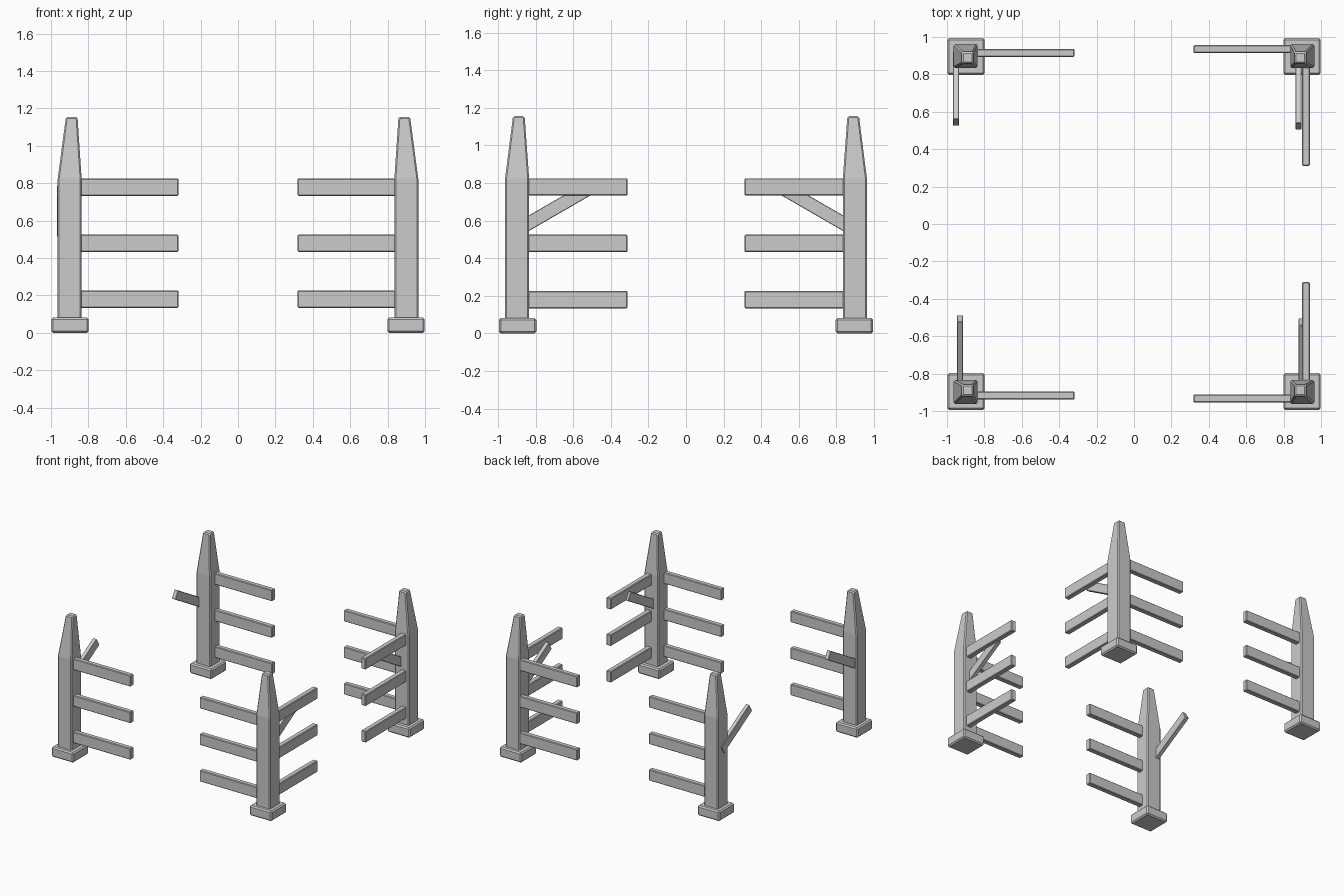
import bpy, bmesh, math
from mathutils import Matrix, Vector

if "Cube" in bpy.data.objects:
    bpy.data.objects.remove(bpy.data.objects["Cube"])


def finish(name, bm, bevel):
    """Turn a bmesh into an object with single-segment chamfered edges."""
    bmesh.ops.recalc_face_normals(bm, faces=bm.faces)
    mesh = bpy.data.meshes.new(name)
    bm.to_mesh(mesh)
    bm.free()
    obj = bpy.data.objects.new(name, mesh)
    bpy.context.collection.objects.link(obj)
    mod = obj.modifiers.new("chamfer", 'BEVEL')
    mod.width = bevel
    mod.segments = 1
    mod.limit_method = 'ANGLE'
    mod.angle_limit = math.radians(30)
    return obj


def box(name, lo, hi, bevel=0.005):
    a = Vector([min(p, q) for p, q in zip(lo, hi)])
    b = Vector([max(p, q) for p, q in zip(lo, hi)])
    bm = bmesh.new()
    bmesh.ops.create_cube(bm, size=1, matrix=Matrix.Translation((a + b) / 2)
                          @ Matrix.Diagonal((*(b - a), 1)))
    return finish(name, bm, bevel)


def prism(name, rings, bevel):
    """Loft a closed solid through rings of points."""
    bm = bmesh.new()
    loops = [[bm.verts.new(p) for p in ring] for ring in rings]
    n = len(loops[0])
    for a, b in zip(loops, loops[1:]):
        for i in range(n):
            j = (i + 1) % n
            bm.faces.new((a[i], a[j], b[j], b[i]))
    bm.faces.new(loops[0][::-1])
    bm.faces.new(loops[-1])
    return finish(name, bm, bevel)


def square(cx, cy, h, z):
    return [(cx + h * u, cy + h * v, z)
            for u, v in ((-1, -1), (1, -1), (1, 1), (-1, 1))]


RAIL_Z = (0.134, 0.433, 0.733)
RAIL_H = 0.092
SLOPE = math.radians(30)

# corner: (side x, side y, y of the front/back rails, brace x, brace tip y)
corners = {
    "front_left": (-1, -1, 0.917, -0.931, 0.487),
    "front_right": (1, -1, 0.933, 0.895, 0.505),
    "back_left": (-1, 1, 0.915, -0.952, 0.525),
    "back_right": (1, 1, 0.935, 0.879, 0.505),
}

for tag, (sx, sy, rail_y, brace_x, tip) in corners.items():
    # Square foot block
    box(f"{tag}_post_foot", (sx * 0.798, sy * 0.796, 0), (sx * 0.998, sy * 0.994, 0.082), 0.01)

    # Post shaft with tapered top leaning slightly inwards
    prism(f"{tag}_post", [square(sx * 0.9, sy * 0.898, 0.064, 0.06),
                          square(sx * 0.9, sy * 0.898, 0.064, 0.824),
                          square(sx * 0.889, sy * 0.889, 0.031, 1.155)], 0.008)

    for i, z in enumerate(RAIL_Z):
        # Rails along the front and back
        box(f"{tag}_rail_{i}", (sx * 0.318, sy * (rail_y - 0.021), z),
            (sx * 0.88, sy * (rail_y + 0.021), z + RAIL_H))
        # Rails along the right side only
        if sx > 0:
            box(f"{tag}_side_rail_{i}", (0.898, sy * 0.311, z),
                (0.941, sy * 0.88, z + RAIL_H))

    # Diagonal brace rising from the post, square-cut at both ends
    along = Vector((0, -sy * math.cos(SLOPE), math.sin(SLOPE)))
    across = Vector((0, sy * math.sin(SLOPE), math.cos(SLOPE))) * 0.072
    z_tip = 0.545 + math.tan(SLOPE) * (0.835 - tip)
    rings = []
    for x in (brace_x - 0.0165, brace_x + 0.0165):
        p = Vector((x, sy * tip, z_tip))
        q = p - along * 0.42
        rings.append([p, q, q + across, p + across])
    prism(f"{tag}_brace", rings, 0.003)
